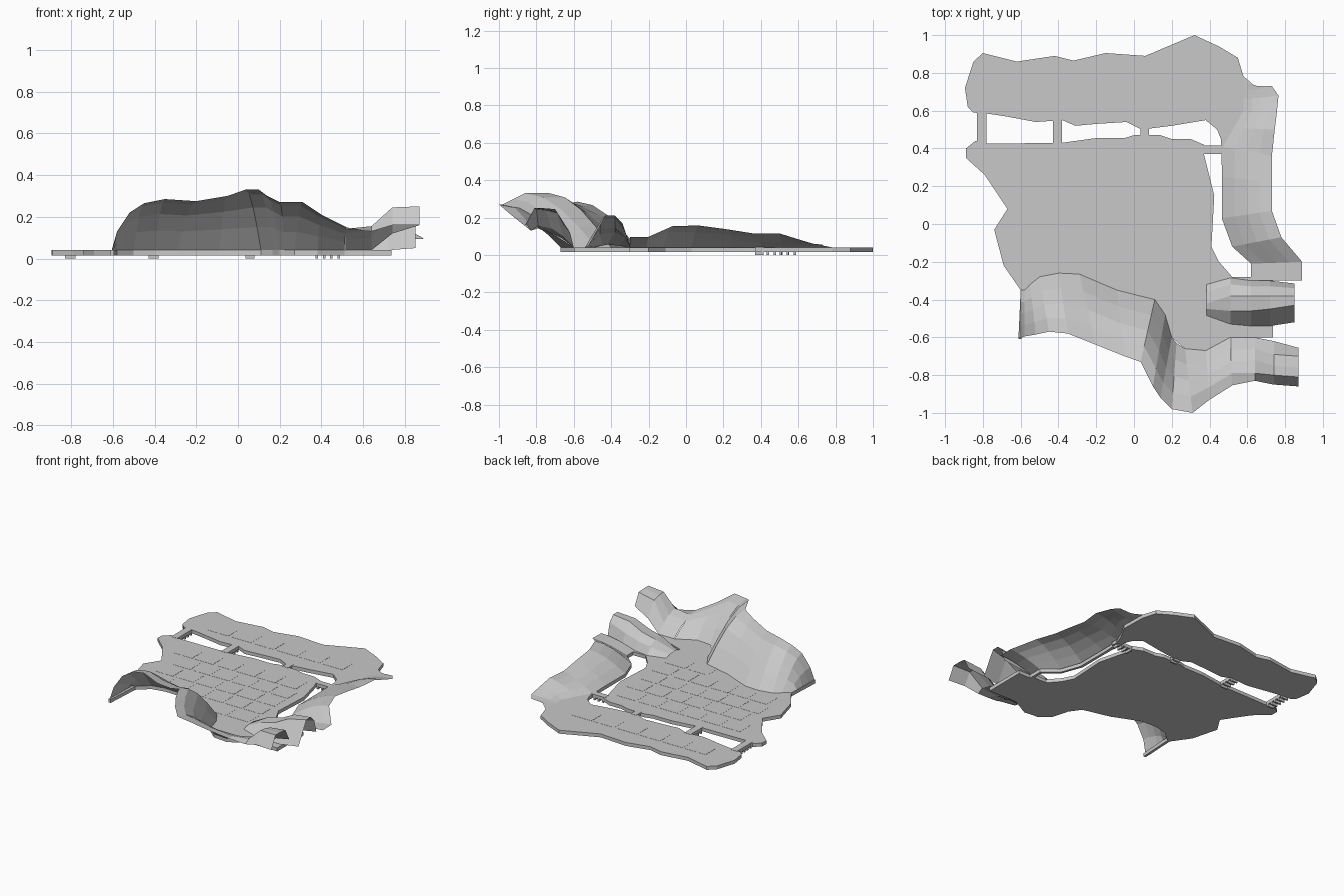
import bpy, bmesh, math

grey = bpy.data.materials.new("stone grey")
grey.diffuse_color = (0.58, 0.58, 0.58, 1)
Z0, Z1 = 0.015, 0.04          # underside and top of the ground


def finish(bm, name):
    me = bpy.data.meshes.new(name)
    bm.to_mesh(me)
    bm.free()
    me.materials.append(grey)
    ob = bpy.data.objects.new(name, me)
    bpy.context.collection.objects.link(ob)
    return ob


def slab(name, outline, z0=Z0, z1=Z1):
    bm = bmesh.new()
    f = bm.faces.new([bm.verts.new((x, y, z0)) for x, y in outline])
    g = bmesh.ops.extrude_face_region(bm, geom=[f])["geom"]
    for v in g:
        if isinstance(v, bmesh.types.BMVert):
            v.co.z = z1
    bmesh.ops.recalc_face_normals(bm, faces=bm.faces)
    return finish(bm, name)


def loft(name, columns):
    bm = bmesh.new()
    cols = [[bm.verts.new(p) for p in c] for c in columns]
    for a, b in zip(cols, cols[1:]):
        for i in range(len(a) - 1):
            f = bm.faces.new((a[i], a[i + 1], b[i + 1], b[i]))
            f.normal_update()
            if f.normal.z < 0:
                f.normal_flip()
    return finish(bm, name)


def slope(name, pairs, rows=5):
    """Open hillside: each pair is base x, y and crest x, y, z."""
    cols = []
    for bx, by, cx, cy, cz in pairs:
        col = []
        for i in range(rows):
            t = i / (rows - 1)
            h = math.sin(t * math.pi / 2)
            col.append((bx + (cx - bx) * t, by + (cy - by) * t, Z1 + (cz - Z1) * h))
        cols.append(col)
    return loft(name, cols)


def add_box(bm, x0, x1, y0, y1, z0, z1):
    vs = bmesh.ops.create_cube(bm, size=1)["verts"]
    for v in vs:
        v.co = (x1 if v.co.x > 0 else x0, y1 if v.co.y > 0 else y0, z1 if v.co.z > 0 else z0)


# north bank, with the narrow ledge running down the east side
slab("north_bank", [
    (-.8, .905), (-.62, .86), (-.42, .89), (-.32, .865), (-.15, .905), (.06, .89),
    (.32, 1), (.45, .94), (.55, .88), (.58, .78), (.585, .6), (.53, .5), (.49, .4),
    (.485, .3), (.485, .03), (.535, -.11), (.64, -.2), (.64, -.3), (.62, -.3),
    (.62, -.21), (.52, -.12), (.465, .03), (.465, .3), (.46, .45), (.44, .5),
    (.38, .55), (.2, .52), (.04, .5), (-.04, .54), (-.2, .53), (-.31, .52),
    (-.38, .55), (-.52, .54), (-.68, .57), (-.78, .585), (-.85, .59), (-.88, .62),
    (-.895, .72), (-.85, .86)])

# main city ground
slab("city_ground", [
    (-.84, .44), (-.89, .4), (-.89, .35), (-.79, .26), (-.67, .08), (-.74, -.03),
    (-.69, -.22), (-.6, -.35), (-.612, -.61), (-.595, -.61), (-.58, -.35),
    (-.5, -.28), (-.4, -.26), (-.29, -.265), (-.09, -.35), (.11, -.4), (.165, -.48),
    (.2, -.6), (.27, -.66), (.38, -.67), (.51, -.6), (.735, -.6), (.735, -.3),
    (.62, -.3), (.62, -.28), (.52, -.28), (.45, -.2), (.41, -.12), (.425, .15),
    (.37, .37), (.37, .42), (.3, .45), (.2, .45), (.14, .47), (0, .47), (-.05, .455),
    (-.2, .455), (-.38, .43), (-.78, .425)])

# southern mountains
slope("south_mountain", [
    (-.6, -.35, -.605, -.605, .042), (-.58, -.35, -.58, -.595, .13),
    (-.55, -.32, -.52, -.585, .22), (-.5, -.28, -.45, -.57, .265),
    (-.4, -.26, -.35, -.58, .285), (-.29, -.265, -.2, -.64, .275),
    (-.09, -.35, -.05, -.7, .3), (.11, -.4, .035, -.73, .33),
    (.165, -.48, .1, -.86, .33), (.2, -.6, .14, -.92, .3),
    (.225, -.63, .2, -.98, .27), (.27, -.66, .31, -1, .27),
    (.38, -.67, .4, -.93, .21), (.51, -.6, .52, -.855, .15)])

# eastern hill along the river
slope("east_hill", [
    (.575, .785, .6, .765, .042), (.577, .76, .64, .73, .05), (.578, .7, .73, .73, .055),
    (.58, .66, .765, .68, .06), (.58, .6, .755, .58, .09), (.53, .51, .745, .5, .115),
    (.47, .41, .73, .36, .115), (.465, .25, .73, .22, .137), (.465, .03, .73, .07, .157),
    (.52, -.12, .78, -.07, .155), (.62, -.21, .89, -.2, .097), (.62, -.3, .89, -.3, .095)])


# arched spurs at the south-east: (x, then y and z pairs across the arch)
def spur(name, sections):
    loft(name, [[(x, y, z) for y, z in pts] for x, *pts in sections])


spur("south_spur", [
    (.515, (-.6, .04), (-.665, .09), (-.73, .12), (-.79, .142), (-.855, .15)),
    (.64, (-.6, .04), (-.66, .1), (-.72, .14), (-.79, .155), (-.83, .13)),
    (.74, (-.62, .12), (-.69, .225), (-.75, .24), (-.8, .245), (-.85, .16)),
    (.87, (-.655, .16), (-.7, .245), (-.76, .25), (-.81, .25), (-.86, .16))])
spur("north_spur", [
    (.385, (-.32, .04), (-.36, .05), (-.42, .055), (-.45, .05), (-.485, .04)),
    (.51, (-.285, .04), (-.32, .09), (-.38, .12), (-.46, .11), (-.53, .04)),
    (.62, (-.3, .04), (-.33, .1), (-.38, .145), (-.46, .14), (-.54, .04)),
    (.72, (-.3, .05), (-.33, .13), (-.38, .195), (-.45, .19), (-.54, .04)),
    (.85, (-.315, .08), (-.34, .17), (-.38, .21), (-.43, .21), (-.52, .05))])

# bridges with rows of piers standing on the river bed
for i, (x0, x1, y0, y1) in enumerate([(-.83, -.78, .42, .6), (-.43, -.38, .42, .56),
                                      (.035, .08, .46, .52), (.36, .5, .37, .415)]):
    bm = bmesh.new()
    add_box(bm, x0, x1, y0, y1, .018, .0415)
    along_x = (x1 - x0) > (y1 - y0)
    lo, hi = (x0, x1) if along_x else (y0, y1)
    n = max(1, round((hi - lo) / .035))
    for k in range(n):
        c = lo + (hi - lo) * (k + .5) / n
        if along_x:
            add_box(bm, c - .006, c + .006, y0, y1, 0, .018)
        else:
            add_box(bm, x0, x1, c - .006, c + .006, 0, .018)
    finish(bm, f"bridge_{i + 1}")

# faint city blocks, almost flush with the ground
bm = bmesh.new()
for j, (y, xa, xb) in enumerate([(.7, -.7, .4), (.28, -.68, .32), (.13, -.58, .36),
                                 (-.02, -.62, .36), (-.17, -.58, .36), (-.32, .0, .36)]):
    n = round((xb - xa) / .17)
    w = (xb - xa) / n
    for i in range(n):
        add_box(bm, xa + i * w + .01, xa + (i + 1) * w - .01, y - .06, y + .06, Z1 - .005, Z1 + .001)
finish(bm, "city_blocks")
